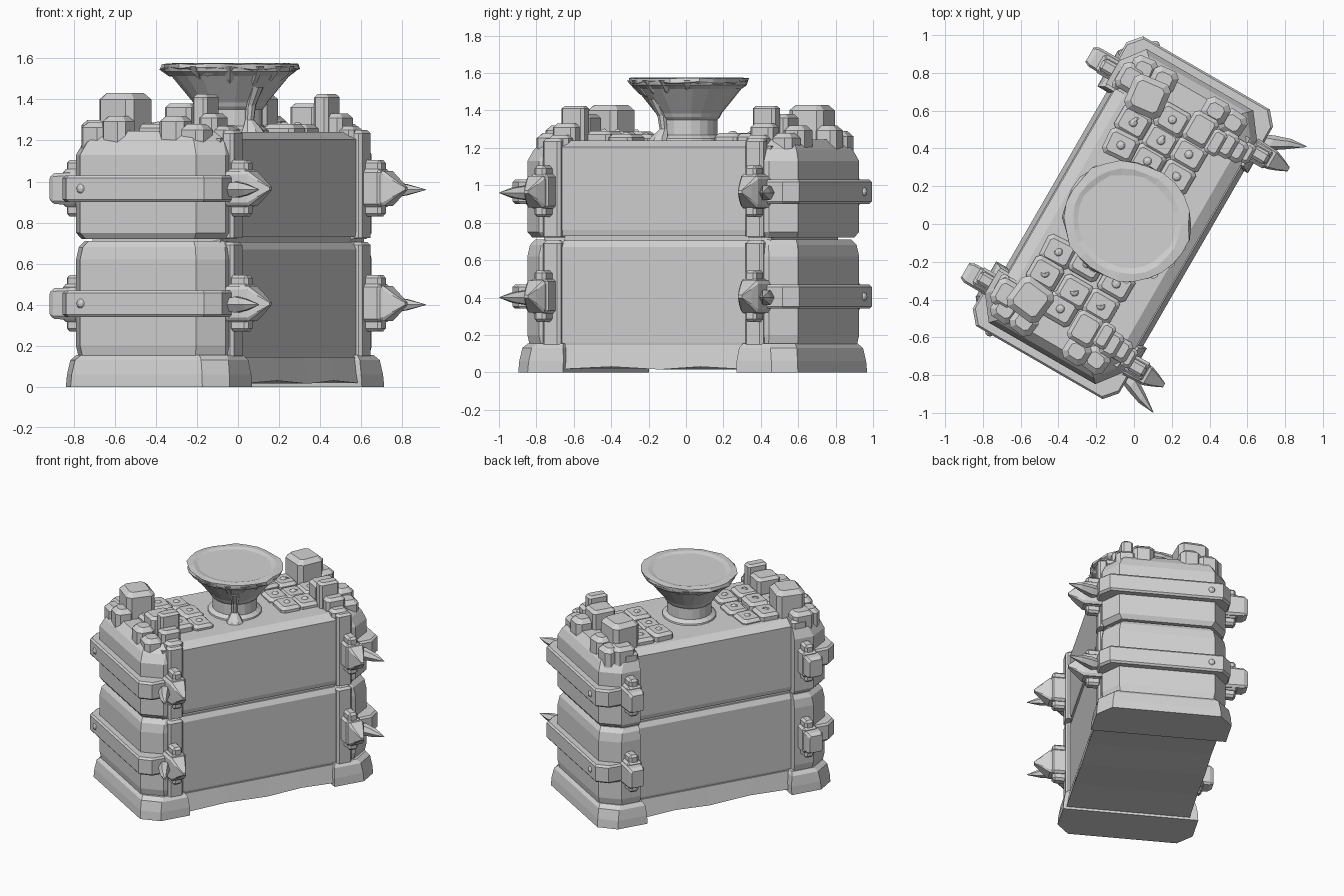
import bpy, bmesh, math, random
from mathutils import Matrix, Vector

if "Cube" in bpy.data.objects:
    bpy.data.objects.remove(bpy.data.objects["Cube"])

random.seed(4)
TURN = math.radians(-30)
CENTRE = Vector((-0.048, 0.027, 0))

stone = bpy.data.materials.new("grey_stone")
stone.use_nodes = True
stone.diffuse_color = (0.65, 0.65, 0.65, 1)
stone.node_tree.nodes["Principled BSDF"].inputs["Base Color"].default_value = (0.65, 0.65, 0.65, 1)


def finish(name, bm):
    """Turn a bmesh in the chest's own frame into a placed object."""
    bmesh.ops.recalc_face_normals(bm, faces=bm.faces[:])
    mesh = bpy.data.meshes.new(name)
    bm.to_mesh(mesh)
    bm.free()
    mesh.materials.append(stone)
    obj = bpy.data.objects.new(name, mesh)
    obj.location = CENTRE
    obj.rotation_euler.z = TURN
    bpy.context.collection.objects.link(obj)


def loft(bm, rings):
    """Skin closed rings of equal length and cap both ends."""
    loops = [[bm.verts.new(p) for p in r] for r in rings]
    n = len(loops[0])
    for a, b in zip(loops, loops[1:]):
        for i in range(n):
            bm.faces.new((a[i], a[(i + 1) % n], b[(i + 1) % n], b[i]))
    bm.faces.new(loops[0])
    bm.faces.new(loops[-1])


def octagon(hx, hy, c, z, x=0, y=0):
    quarter = [(hx, hy - c), (hx - c, hy)]
    pts = quarter + [(-a, b) for a, b in quarter[::-1]]
    pts += [(-a, -b) for a, b in pts]
    return [(x + a, y + b, z) for a, b in pts]


def end_ring(s, z, x0, x1, inner, outer, cx, cy, grow=0.0):
    """Outline across one end of the chest, with its two outer corners cut."""
    x0, x1, outer = x0 - grow, x1 + grow, outer + grow
    pts = [(x0, inner), (x0, outer - cy), (x0 + cx, outer),
           (x1 - cx, outer), (x1, outer - cy), (x1, inner)]
    return [(x, s * y, z) for x, y in pts]


def circle(r, z, n=20, x=0, y=0, jitter=0.0, dz=0.0, squash=1.0):
    out = []
    for i in range(n):
        a = math.tau * i / n
        q = r * (1 + random.uniform(-jitter, jitter))
        out.append((x + q * math.cos(a), y + q * squash * math.sin(a), z + random.uniform(-dz, dz)))
    return out


def block(bm, x, y, z0, z1, hx, hy, c=0.025, tilt=0.0):
    """Chiselled block with chamfered corners and a bevelled top."""
    start = len(bm.verts)
    loft(bm, [octagon(hx, hy, c, z0, x, y), octagon(hx, hy, c, z1 - c, x, y),
              octagon(hx - c, hy - c, c * 0.6, z1, x, y)])
    bm.verts.ensure_lookup_table()
    bmesh.ops.rotate(bm, verts=bm.verts[start:], cent=(x, y, z0),
                     matrix=Matrix.Rotation(tilt, 3, 'Z'))


def box(bm, lo, hi, bevel=0.0):
    lo, hi = Vector(lo), Vector(hi)
    made = bmesh.ops.create_cube(bm, size=1, matrix=Matrix.Translation((lo + hi) / 2)
                                 @ Matrix.Diagonal((*(hi - lo), 1)))
    if bevel:
        edges = list({e for v in made["verts"] for e in v.link_edges})
        bmesh.ops.bevel(bm, geom=edges, offset=bevel, segments=1, affect='EDGES')


# Inner core, side panels and the plain skirt between the feet
bm = bmesh.new()
box(bm, (-0.36, -0.7, 0.03), (0.36, 0.7, 1.21))
finish("core", bm)
for name, z0, z1, top in (("lower_panels", 0.13, 0.705, 0.37), ("upper_panels", 0.73, 1.24, 0.33)):
    bm = bmesh.new()
    profile = [(0.385, z0), (0.39, z0 + 0.03), (0.39, z1 - 0.035), (top, z1)]
    profile += [(-x, z) for x, z in profile[::-1]]
    loft(bm, [[(x, y, z) for x, z in profile] for y in (-0.6, -0.3, 0, 0.3, 0.6)])
    finish(name, bm)
bm = bmesh.new()
rings = []
for y, low in ((-0.6, 0.015), (-0.25, 0.03), (0.05, 0.015), (0.3, 0.03), (0.6, 0.015)):
    rings.append([(-0.42, y, low), (0.42, y, low), (0.395, y, 0.145), (-0.395, y, 0.145)])
loft(bm, rings)
finish("skirt", bm)

for s, end in ((-1, "front"), (1, "back")):
    # Foot block wrapped around the end
    bm = bmesh.new()
    loft(bm, [end_ring(s, z, -0.478, 0.443, 0.535 + i, 0.863, 0.09, 0.11, g) for z, g, i in
              ((0, 0, 0), (0.06, -0.004, 0), (0.13, -0.016, 0.008), (0.155, -0.038, 0.02))])
    finish(end + "_foot", bm)

    # Two rounded end caps, one above the other
    bm = bmesh.new()
    for levels in (((0.14, -0.01), (0.2, 0), (0.62, 0), (0.68, -0.01), (0.71, -0.03)),
                   ((0.72, -0.02), (0.75, 0), (1.13, 0), (1.19, -0.025), (1.245, -0.07))):
        loft(bm, [end_ring(s, z, -0.445, 0.397, 0.57, 0.836, 0.095, 0.125, g) for z, g in levels])
    finish(end + "_end_caps", bm)

    # Corner posts beside the side panels
    bm = bmesh.new()
    for x in (-0.385, 0.385):
        for z0, z1 in ((0.15, 0.705), (0.725, 1.25)):
            block(bm, x, s * 0.625, z0, z1, 0.033, 0.055, 0.015)
    finish(end + "_posts", bm)

    for z, level in ((0.405, "lower"), (0.965, "upper")):
        # Band around the end with a rivet
        bm = bmesh.new()
        loft(bm, [end_ring(s, z + h, -0.46, 0.435, 0.6, 0.885, 0.06, 0.07, g)
                  for h, g in ((-0.065, -0.01), (-0.052, 0), (0.052, 0), (0.065, -0.01))])
        bmesh.ops.create_uvsphere(bm, u_segments=10, v_segments=6, radius=0.025,
                                  matrix=Matrix.Translation((-0.32, s * 0.875, z)))
        finish(f"{end}_{level}_band", bm)

        # Clamps with upright lugs, blunt on one side and pointed on the other
        bm = bmesh.new()
        for x in (-0.47, 0.45):
            box(bm, (x - 0.05, s * 0.65 - 0.035, z - 0.135), (x + 0.05, s * 0.65 + 0.035, z + 0.14), 0.015)
            box(bm, (x - 0.06, s * 0.65 - 0.055, z - 0.09), (x + 0.06, s * 0.65 + 0.055, z + 0.095), 0.015)
        for stations in (((-0.4, 0.06, 0.08), (-0.57, 0.058, 0.075), (-0.597, 0.045, 0.06)),
                         ((0.4, 0.06, 0.085), (0.52, 0.055, 0.085), (0.565, 0.038, 0.05), (0.62, 0.012, 0.008))):
            loft(bm, [[(x, s * 0.66 + a * w, z + b * h) for a, b in
                       ((1, -0.8), (1, 0.8), (0.8, 1), (-0.8, 1), (-1, 0.8), (-1, -0.8), (-0.8, -1), (0.8, -1))]
                      for x, w, h in stations])
        finish(f"{end}_{level}_clamps", bm)

        # Side spike leaning outward
        bm = bmesh.new()
        rings = []
        for x, y, r in ((0.4, 0.72, 0.03), (0.47, 0.735, 0.045), (0.55, 0.775, 0.032), (0.642, 0.812, 0.002)):
            rings.append([(x, s * (y + r * math.cos(a)), z - 0.005 + r * math.sin(a))
                          for a in (math.tau * i / 6 for i in range(6))])
        loft(bm, rings)
        finish(f"{end}_{level}_spike", bm)

    # Rough towers with stepped stones beside them
    bm = bmesh.new()
    block(bm, -0.22, s * 0.62, 1.2, 1.43, 0.105, 0.1, 0.03, s * 0.12)
    block(bm, -0.345, s * 0.66, 1.08, 1.3, 0.07, 0.075)
    block(bm, 0.11, s * 0.61, 1.2, 1.38, 0.075, 0.085, 0.02)
    block(bm, 0.215, s * 0.59, 1.2, 1.425, 0.04, 0.07, 0.015)
    block(bm, 0.27, s * 0.61, 1.15, 1.33, 0.05, 0.07, 0.02)
    block(bm, 0.335, s * 0.61, 1.1, 1.27, 0.045, 0.06, 0.02)
    finish(end + "_towers", bm)
    bm = bmesh.new()
    for x, y, top in ((-0.31, 0.735, 1.29), (-0.19, 0.74, 1.32), (0.13, 0.735, 1.32), (0.24, 0.725, 1.28)):
        block(bm, x, s * y, 1.1, top, 0.07, 0.065, 0.028, random.uniform(-0.15, 0.15))
    finish(end + "_rubble", bm)

    # Close-set studded tiles on the lid
    bm = bmesh.new()
    spots = [(x, y) for x in (-0.215, -0.045, 0.13) for y in (0.315, 0.46)] + [(-0.05, 0.585)]
    for x, y in spots:
        top = random.uniform(1.265, 1.295)
        px, py = x + random.uniform(-0.012, 0.012), s * (y + random.uniform(-0.015, 0.015))
        block(bm, px, py, 1.2, top, 0.086, 0.073, 0.02, random.uniform(-0.1, 0.1))
        bmesh.ops.create_uvsphere(bm, u_segments=10, v_segments=6, radius=0.03,
                                  matrix=Matrix.Translation((px, py, top - 0.018)))
    finish(end + "_lid_tiles", bm)

# Neck and flared bowl
BX, BY, SQUASH = 0.015, -0.005, 0.94
bm = bmesh.new()
loft(bm, [circle(r, z, x=BX, y=BY, squash=SQUASH) for r, z in
          ((0.2, 1.21), (0.19, 1.25), (0.16, 1.27), (0.16, 1.35), (0.175, 1.365),
           (0.185, 1.385), (0.295, 1.515), (0.325, 1.535), (0.333, 1.56))])
finish("bowl", bm)

# Ragged pool spilling over the rim
bm = bmesh.new()
loft(bm, [circle(r, z, 26, BX, BY, j, d, SQUASH) for r, z, j, d in
          ((0.3, 1.525, 0.02, 0.014), (0.34, 1.55, 0.03, 0.008), (0.336, 1.572, 0.03, 0.003),
           (0.29, 1.576, 0.02, 0), (0.26, 1.568, 0.02, 0))])
finish("pool", bm)

# Drips down the bowl, and a long one reaching the lid
bm = bmesh.new()
for deg in (-62, -35, -15, 5, 30, 150, 265):
    a = math.radians(deg)
    low = random.uniform(1.46, 1.51)
    rings = []
    for z, w in ((low, 0.008), (low + 0.02, 0.02), (1.53, 0.026), (1.56, 0.03)):
        out = 0.18 + (z - 1.385) * 0.78
        rings.append(circle(w, z, 6, BX + out * math.cos(a), BY + out * SQUASH * math.sin(a)))
    loft(bm, rings)
a = math.radians(-25)
loft(bm, [circle(w, z, 8, BX + r * math.cos(a), BY + r * math.sin(a)) for z, w, r in
          ((1.22, 0.07, 0.2), (1.255, 0.05, 0.19), (1.3, 0.022, 0.165), (1.37, 0.025, 0.175), (1.46, 0.035, 0.225))])
finish("drips", bm)
